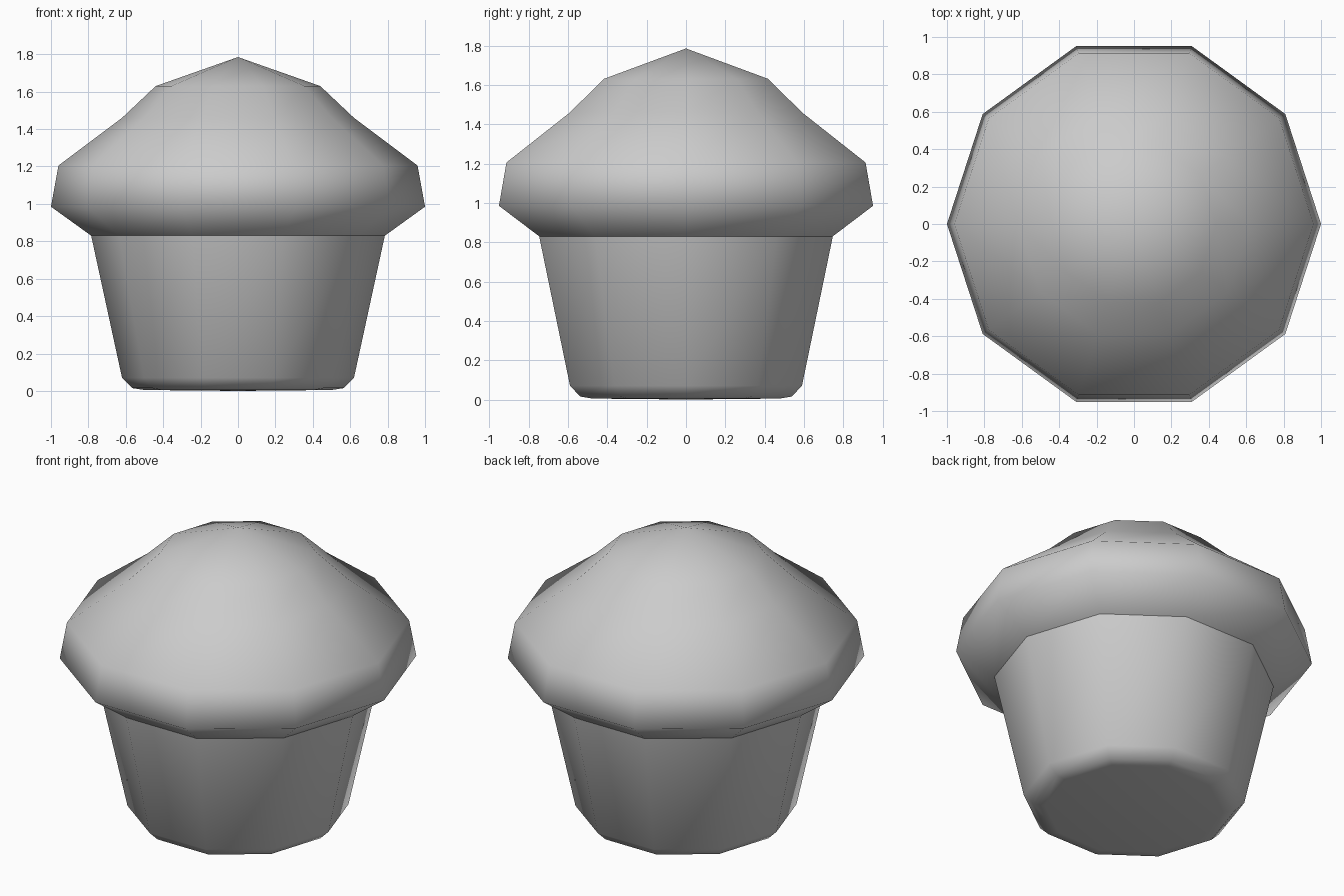
import bpy
import bmesh
import math

cube = bpy.data.objects.get("Cube")
if cube:
    bpy.data.objects.remove(cube, do_unlink=True)

SIDES = 10


def make_material(name, color):
    mat = bpy.data.materials.new(name)
    mat.use_nodes = True
    mat.diffuse_color = color
    mat.node_tree.nodes["Principled BSDF"].inputs["Base Color"].default_value = color
    return mat


def lathe(name, profile, mat):
    """Turn a (radius, height) profile around z; zero radius makes a pole."""
    bm = bmesh.new()
    rings = []
    for r, z in profile:
        count = SIDES if r else 1
        rings.append([bm.verts.new((r * math.cos(math.tau * i / SIDES),
                                    r * math.sin(math.tau * i / SIDES), z))
                      for i in range(count)])
    for low, high in zip(rings, rings[1:]):
        for i in range(SIDES):
            j = (i + 1) % SIDES
            if len(low) == 1:
                bm.faces.new((low[0], high[j], high[i]))
            elif len(high) == 1:
                bm.faces.new((low[i], low[j], high[0]))
            else:
                bm.faces.new((low[i], low[j], high[j], high[i]))
    for face in bm.faces:
        face.smooth = True
    mesh = bpy.data.meshes.new(name)
    bm.to_mesh(mesh)
    bm.free()
    mesh.materials.append(mat)
    obj = bpy.data.objects.new(name, mesh)
    bpy.context.collection.objects.link(obj)
    return obj


grey = make_material("plain grey", (0.6, 0.6, 0.6, 1))

# Tapered baking cup with a bevelled foot
lathe("baking_cup", [(0, 0), (0.5, 0.005), (0.565, 0.015), (0.62, 0.07), (0.785, 0.83)], grey)

# Domed cake top overhanging the cup
lathe("cake_top", [(0.785, 0.83), (1.0, 0.985), (0.96, 1.205), (0.62, 1.46),
                   (0.44, 1.63), (0, 1.785)], grey)
